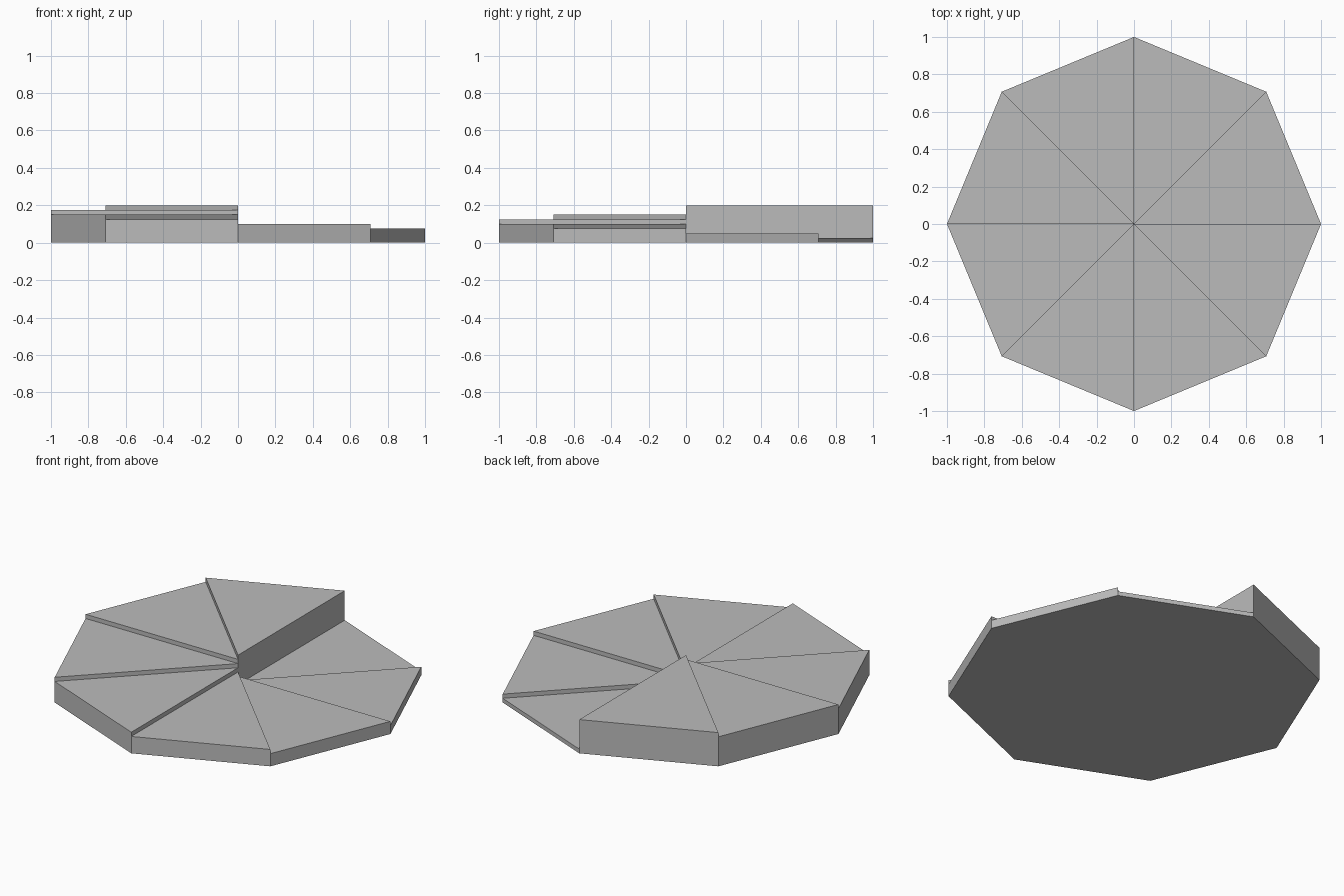
import bpy
import bmesh
from math import cos, sin, pi
from mathutils import Vector

cube = bpy.data.objects.get("Cube")
if cube:
    bpy.data.objects.remove(cube, do_unlink=True)

STEPS = 8        # wedges around the disc
RISE = 0.025     # height gained per wedge


def material(name, value):
    mat = bpy.data.materials.new(name)
    mat.use_nodes = True
    colour = (value, value, value, 1)
    mat.diffuse_color = colour
    mat.node_tree.nodes["Principled BSDF"].inputs["Base Color"].default_value = colour
    return mat


# Corners run clockwise from the back, the way the steps climb
corners = [Vector((sin(2 * pi * i / STEPS), cos(2 * pi * i / STEPS), 0))
           for i in range(STEPS)]
centre = Vector((0, 0, 0))
bm = bmesh.new()


def at(point, level):
    return Vector((point.x, point.y, level * RISE))


def face(points):
    bm.faces.new([bm.verts.new(p) for p in points])


# Flat underside
face([at(c, 0) for c in corners])

for i in range(STEPS):
    start, end = corners[i], corners[(i + 1) % STEPS]
    level = i + 1
    below = i if i else STEPS       # neighbour before this wedge
    above = level + 1 if level < STEPS else 1

    # Wedge top
    face([at(centre, level), at(end, level), at(start, level)])

    # Outer wall, meeting lower neighbours at their top corners
    wall = [at(end, 0)]
    if above < level:
        wall.append(at(end, above))
    wall += [at(end, level), at(start, level)]
    if below < level:
        wall.append(at(start, below))
    wall.append(at(start, 0))
    face(wall)

    # Riser between this wedge and the one before it
    low, high = sorted((below, level))
    face([at(start, low), at(start, high)]
         + [at(centre, k) for k in range(high, low - 1, -1)])

bmesh.ops.remove_doubles(bm, verts=bm.verts, dist=0.0001)
bmesh.ops.recalc_face_normals(bm, faces=bm.faces)

mesh = bpy.data.meshes.new("spiral_steps")
bm.to_mesh(mesh)
bm.free()
mesh.materials.append(material("plain grey", 0.5))
steps = bpy.data.objects.new("spiral_steps", mesh)
bpy.context.collection.objects.link(steps)
